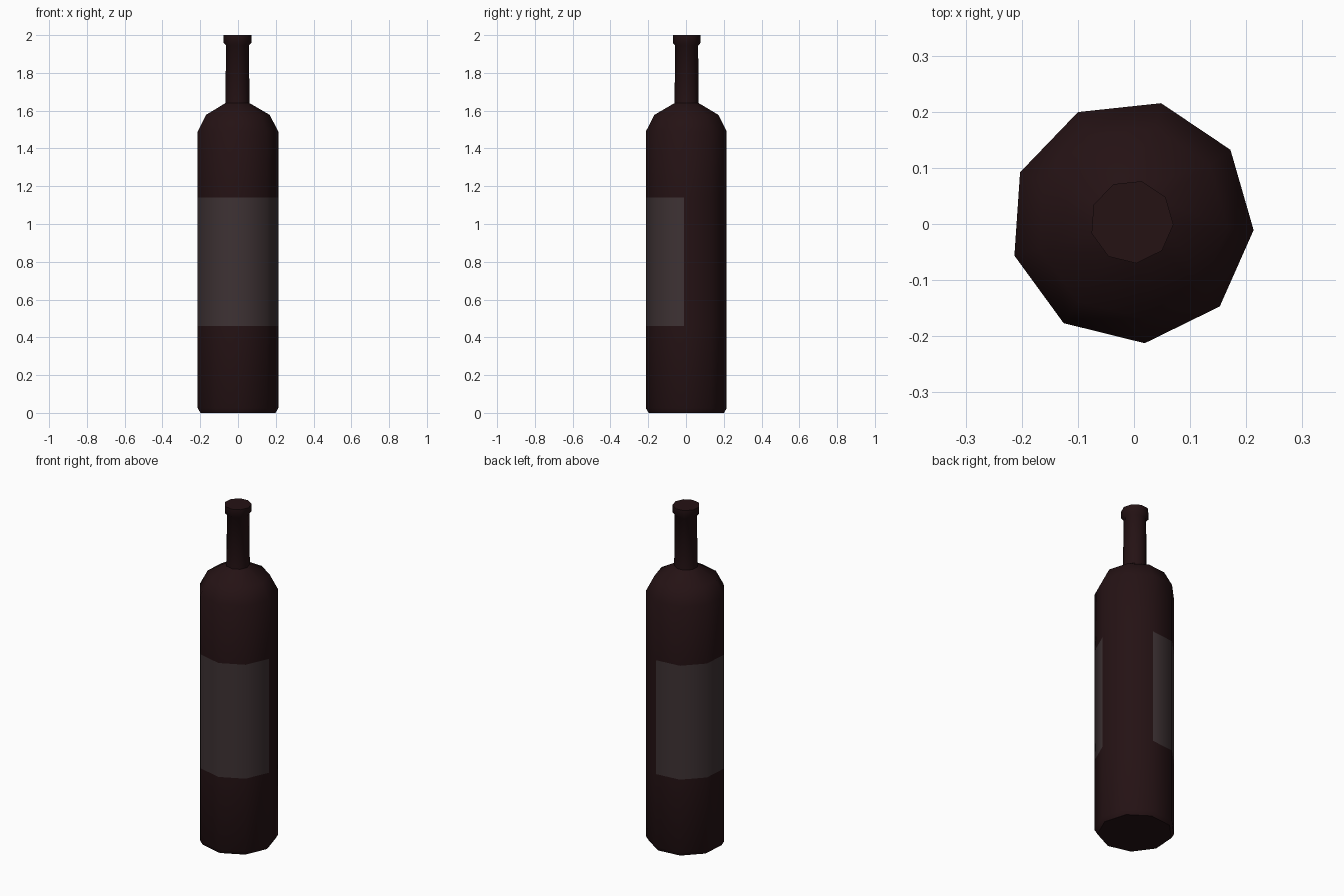
import bpy, math

if "Cube" in bpy.data.objects:
    bpy.data.objects.remove(bpy.data.objects["Cube"])

SIDES = 9
PHASE = math.radians(-3.9)
CX, CY = -0.004, 0.004


def material(name, color):
    m = bpy.data.materials.new(name)
    m.diffuse_color = (*color, 1)
    m.use_nodes = True
    m.node_tree.nodes["Principled BSDF"].inputs["Base Color"].default_value = m.diffuse_color
    return m


glass = material("dark_glass", (0.018, 0.006, 0.007))
paper = material("label_grey", (0.048, 0.032, 0.034))

# Bottle profile: radius, height from base to lip
profile = [(0.203, 0.0), (0.2177, 0.025), (0.2177, 0.46), (0.2177, 1.14),
           (0.2177, 1.49), (0.172, 1.578), (0.065, 1.64), (0.062, 1.945),
           (0.0745, 1.958), (0.0745, 2.0)]
LABEL_RING = 2

verts = []
for r, z in profile:
    for i in range(SIDES):
        a = PHASE + math.tau * i / SIDES
        verts.append((CX + r * math.cos(a), CY + r * math.sin(a), z))

# Side faces; the label wraps all but two of the sides
faces, slots = [], []
for k in range(len(profile) - 1):
    for i in range(SIDES):
        j = (i + 1) % SIDES
        a, b = k * SIDES, (k + 1) * SIDES
        faces.append((a + i, a + j, b + j, b + i))
        slots.append(1 if k == LABEL_RING and i >= 2 else 0)

# Base and lip caps
faces.append(tuple(reversed(range(SIDES))))
faces.append(tuple(range(len(verts) - SIDES, len(verts))))
slots += [0, 0]

mesh = bpy.data.meshes.new("bottle")
mesh.from_pydata(verts, [], faces)
mesh.materials.append(glass)
mesh.materials.append(paper)
for poly, s in zip(mesh.polygons, slots):
    poly.material_index = s
mesh.update()

bottle = bpy.data.objects.new("bottle", mesh)
bpy.context.collection.objects.link(bottle)
bpy.context.view_layer.objects.active = bottle
bottle.select_set(True)
bpy.ops.object.shade_smooth_by_angle(angle=math.radians(50))
